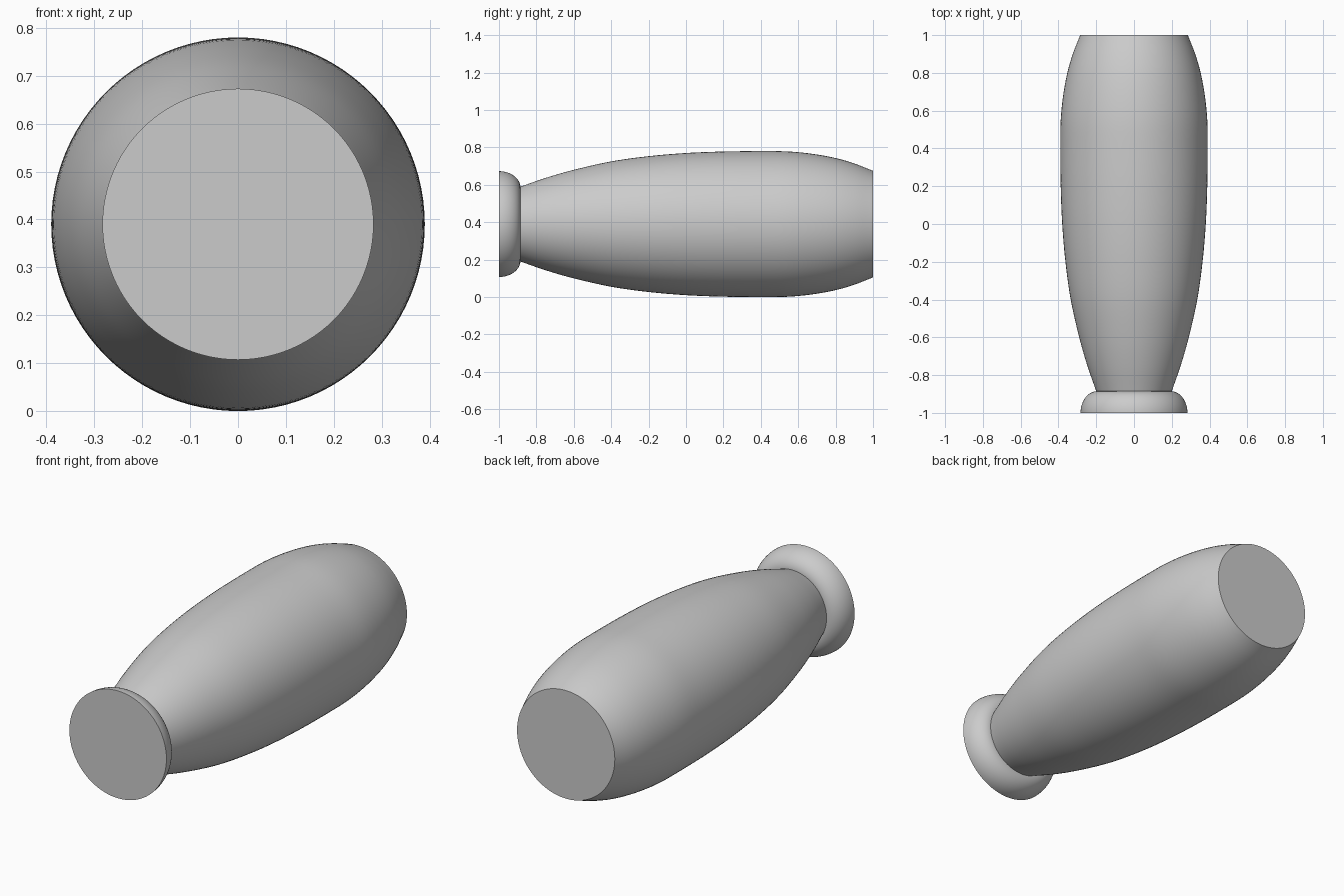
import bpy, bmesh, math

if "Cube" in bpy.data.objects:
    bpy.data.objects.remove(bpy.data.objects["Cube"])

CENTRE_Z = 0.39
SEGMENTS = 96

grey = bpy.data.materials.new("plain grey")
grey.diffuse_color = (0.6, 0.6, 0.6, 1)
grey.use_nodes = True
grey.node_tree.nodes["Principled BSDF"].inputs["Base Color"].default_value = grey.diffuse_color


def smooth_profile(pts, steps=6):
    """Catmull-Rom curve through (y, radius) points."""
    first = tuple(2 * a - b for a, b in zip(pts[0], pts[1]))
    last = tuple(2 * a - b for a, b in zip(pts[-1], pts[-2]))
    p = [first] + pts + [last]
    out = []
    for i in range(1, len(p) - 2):
        for s in range(steps):
            t = s / steps
            out.append(tuple(
                0.5 * (2 * b + (c - a) * t + (2 * a - 5 * b + 4 * c - d) * t * t
                       + (3 * b - a - 3 * c + d) * t ** 3)
                for a, b, c, d in zip(p[i - 1], p[i], p[i + 1], p[i + 2])))
    return out + [pts[-1]]


def turned(name, profile):
    """Solid of revolution about the y axis, closed with flat ends."""
    bm = bmesh.new()
    rings = []
    for y, r in profile:
        rings.append([bm.verts.new((r * math.cos(a), y, CENTRE_Z + r * math.sin(a)))
                      for a in (2 * math.pi * k / SEGMENTS for k in range(SEGMENTS))])
    for low, high in zip(rings, rings[1:]):
        for k in range(SEGMENTS):
            n = (k + 1) % SEGMENTS
            bm.faces.new((low[k], low[n], high[n], high[k]))
    bm.faces.new(rings[0])
    bm.faces.new(rings[-1])
    bmesh.ops.recalc_face_normals(bm, faces=bm.faces)
    mesh = bpy.data.meshes.new(name)
    bm.to_mesh(mesh)
    bm.free()
    mesh.materials.append(grey)
    obj = bpy.data.objects.new(name, mesh)
    bpy.context.collection.objects.link(obj)
    bpy.ops.object.select_all(action='DESELECT')
    obj.select_set(True)
    bpy.context.view_layer.objects.active = obj
    bpy.ops.object.shade_smooth_by_angle(angle=math.radians(35))
    return obj


# Swelling handle body
turned("handle_body", smooth_profile([
    (-0.885, 0.2), (-0.75, 0.247), (-0.6, 0.29), (-0.4, 0.335), (-0.2, 0.363),
    (0.0, 0.38), (0.2, 0.388), (0.4, 0.39), (0.55, 0.388), (0.68, 0.375),
    (0.8, 0.353), (0.9, 0.324), (1.0, 0.285)]))

# Rounded collar at the narrow end
turned("end_collar", [
    (-1 + 0.115 * math.sin(a), 0.195 + 0.088 * math.cos(a))
    for a in (math.pi / 2 * i / 14 for i in range(15))])
